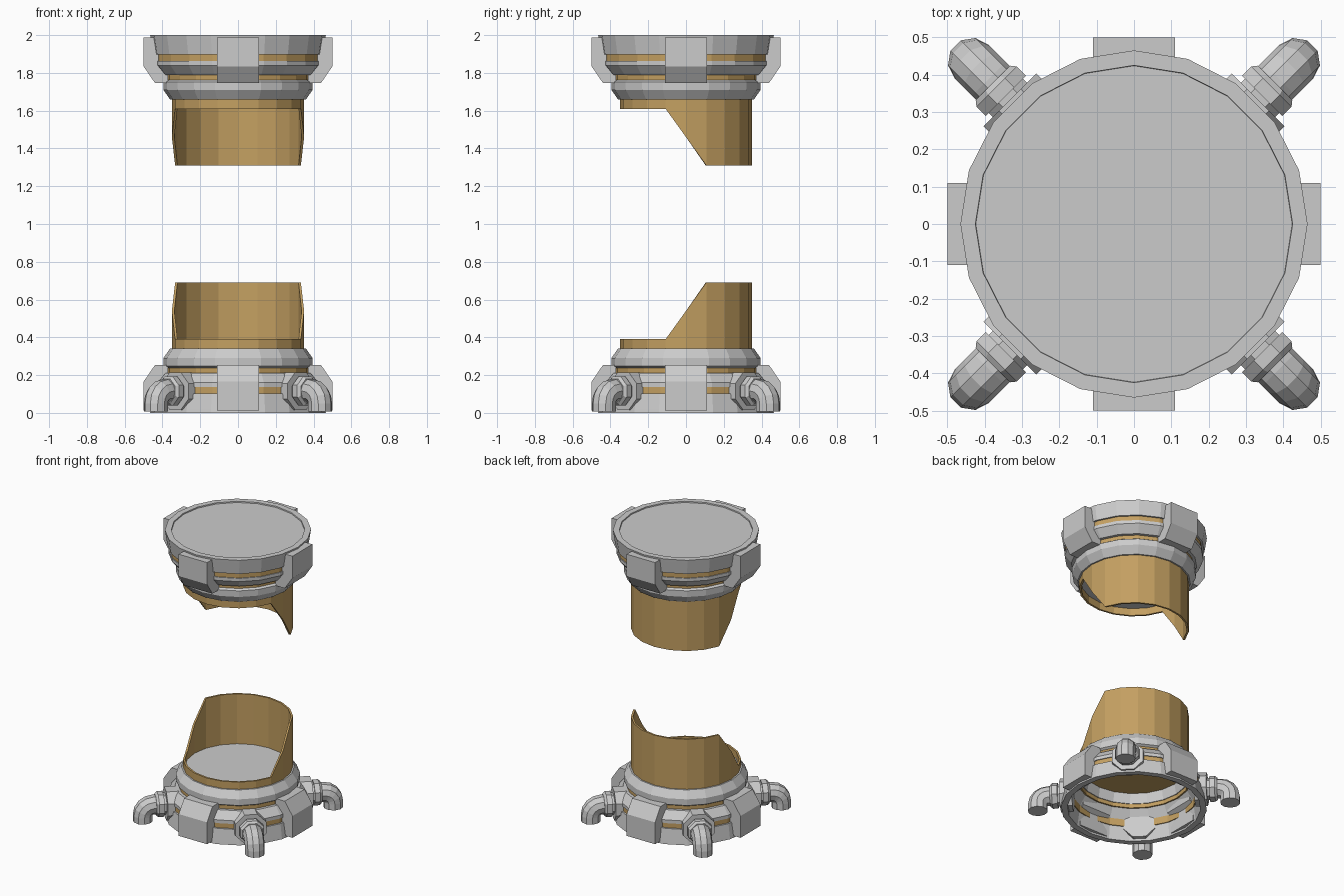
import bpy, bmesh, math
from mathutils import Vector, Matrix

if "Cube" in bpy.data.objects:
    bpy.data.objects.remove(bpy.data.objects["Cube"])

N = 20
gold = bpy.data.materials.new("bronze")
gold.diffuse_color = (0.55, 0.35, 0.12, 1)
gold.use_nodes = True
gold.node_tree.nodes["Principled BSDF"].inputs["Base Color"].default_value = gold.diffuse_color


def finish(name, bm, mat=None, flip=False):
    """Turn a bmesh into an object; flip mirrors it to the upper half."""
    if flip:
        for v in bm.verts:
            v.co.z = 2 - v.co.z
    bmesh.ops.remove_doubles(bm, verts=bm.verts, dist=1e-5)
    bmesh.ops.recalc_face_normals(bm, faces=bm.faces)
    me = bpy.data.meshes.new(name)
    bm.to_mesh(me)
    bm.free()
    ob = bpy.data.objects.new(name, me)
    bpy.context.collection.objects.link(ob)
    if mat:
        me.materials.append(mat)
    return ob


def ring(name, prof, mat=None, flip=False):
    """Revolve a closed (radius, z) profile around the z axis."""
    bm = bmesh.new()
    rows = [[bm.verts.new((r * math.cos(a), r * math.sin(a), z)) for r, z in prof]
            for a in (2 * math.pi * k / N for k in range(N))]
    m = len(prof)
    for k in range(N):
        p, q = rows[k], rows[(k + 1) % N]
        for i in range(m):
            j = (i + 1) % m
            bm.faces.new((p[i], q[i], q[j], p[j]))
    return finish(name, bm, mat, flip)


def disc(name, r, z0, z1, mat=None, flip=False):
    bm = bmesh.new()
    bmesh.ops.create_cone(bm, cap_ends=True, segments=N, radius1=r, radius2=r, depth=z1 - z0,
                          matrix=Matrix.Translation((0, 0, (z0 + z1) / 2)) @ Matrix.Rotation(math.pi / N * 2, 4, 'Z'))
    return finish(name, bm, mat, flip)


def broken_tube(name, flip):
    """Thin tube whose rim steps from low at the front to high at the back."""
    bm = bmesh.new()
    rows = []
    for k in range(N):
        a = 2 * math.pi * k / N
        c, s = math.cos(a), math.sin(a)
        top = 0.54 + 0.15 * max(-1, min(1, s / math.sin(math.radians(18))))
        rows.append([bm.verts.new((r * c, r * s, z)) for r, z in
                     ((0.35, 0.31), (0.35, top), (0.337, top), (0.337, 0.31))])
    for k in range(N):
        p, q = rows[k], rows[(k + 1) % N]
        for i in range(4):
            j = (i + 1) % 4
            bm.faces.new((p[i], q[i], q[j], p[j]))
    return finish(name, bm, gold, flip)


def clamp(name, angle, flip):
    """Chamfered block hooked over the rings."""
    prof = [(0.40, 0.012), (0.5, 0.012), (0.5, 0.165), (0.44, 0.253), (0.37, 0.253), (0.37, 0.15), (0.40, 0.13)]
    bm = bmesh.new()
    a, b = [[bm.verts.new((r, y, z)) for r, z in prof] for y in (-0.11, 0.11)]
    bm.faces.new(a)
    bm.faces.new(b[::-1])
    for i in range(len(prof)):
        j = (i + 1) % len(prof)
        bm.faces.new((a[i], b[i], b[j], a[j]))
    bmesh.ops.rotate(bm, verts=bm.verts, matrix=Matrix.Rotation(angle, 3, 'Z'))
    return finish(name, bm, None, flip)


def sweep(bm, stations, sides):
    """Skin polygons along stations of (r, z, tilt, radius) lying in the xz plane."""
    rows = []
    for x, z, tilt, rad in stations:
        up = Vector((math.sin(tilt), 0, math.cos(tilt)))
        side = Vector((0, 1, 0))
        rows.append([bm.verts.new(Vector((x, 0, z)) + rad * (math.cos(t) * up + math.sin(t) * side))
                     for t in (2 * math.pi * (k + 0.5) / sides for k in range(sides))])
    for p, q in zip(rows, rows[1:]):
        for k in range(sides):
            j = (k + 1) % sides
            bm.faces.new((p[k], p[j], q[j], q[k]))
    bm.faces.new(rows[0])
    bm.faces.new(rows[-1][::-1])


def pipe_part(name, stations, sides, angle):
    bm = bmesh.new()
    sweep(bm, stations, sides)
    bmesh.ops.rotate(bm, verts=bm.verts, matrix=Matrix.Rotation(angle, 3, 'Z'))
    return finish(name, bm)


for flip, half in ((False, "lower"), (True, "upper")):
    # stacked grey rings
    ring(half + "_rim", [(0.425, 0), (0.465, 0), (0.462, 0.02), (0.449, 0.103), (0.41, 0.103)], None, flip)
    ring(half + "_sloped_ring", [(0.41, 0.137), (0.443, 0.137), (0.443, 0.16), (0.40, 0.212), (0.36, 0.212)], None, flip)
    ring(half + "_collar", [(0.35, 0.232), (0.372, 0.232), (0.395, 0.247), (0.395, 0.29), (0.36, 0.34), (0.33, 0.34)], None, flip)
    # bronze bands between them
    ring(half + "_wide_band", [(0.405, 0.095), (0.437, 0.095), (0.437, 0.145), (0.405, 0.145)], gold, flip)
    ring(half + "_narrow_band", [(0.355, 0.205), (0.38, 0.205), (0.38, 0.24), (0.355, 0.24)], gold, flip)
    # floor of the tube
    disc(half + "_floor", 0.345, 0.315, 0.34, None, flip)
    disc(half + "_floor_underside", 0.352, 0.30, 0.315, gold, flip)
    broken_tube(half + "_broken_tube", flip)
    for i in range(4):
        clamp(f"{half}_clamp_{i + 1}", i * math.pi / 2, flip)

# lid closing the upper half
disc("lid", 0.43, 0.008, 0.03, None, True)

# four outlet pipes on the base
AX, BEND = 0.115, 0.065
for i in range(4):
    ang = math.pi / 4 + i * math.pi / 2
    pipe_part(f"pipe_plate_{i + 1}", [(0.39, AX, 0, 0.108), (0.47, AX, 0, 0.108)], 8, ang)
    pipe_part(f"pipe_flange_{i + 1}", [(0.46, AX, 0, 0.07), (0.485, AX, 0, 0.07), (0.485, AX, 0, 0.083),
                                       (0.52, AX, 0, 0.083), (0.535, AX, 0, 0.07)], 8, ang)
    elbow = [(0.47, AX, 0, 0.064)]
    for k in range(5):
        t = k * math.pi / 8
        elbow.append((0.55 + BEND * math.sin(t), AX - BEND + BEND * math.cos(t), t, 0.064))
    elbow.append((0.55 + BEND, 0.008, math.pi / 2, 0.064))
    pipe_part(f"outlet_pipe_{i + 1}", elbow, 10, ang)
